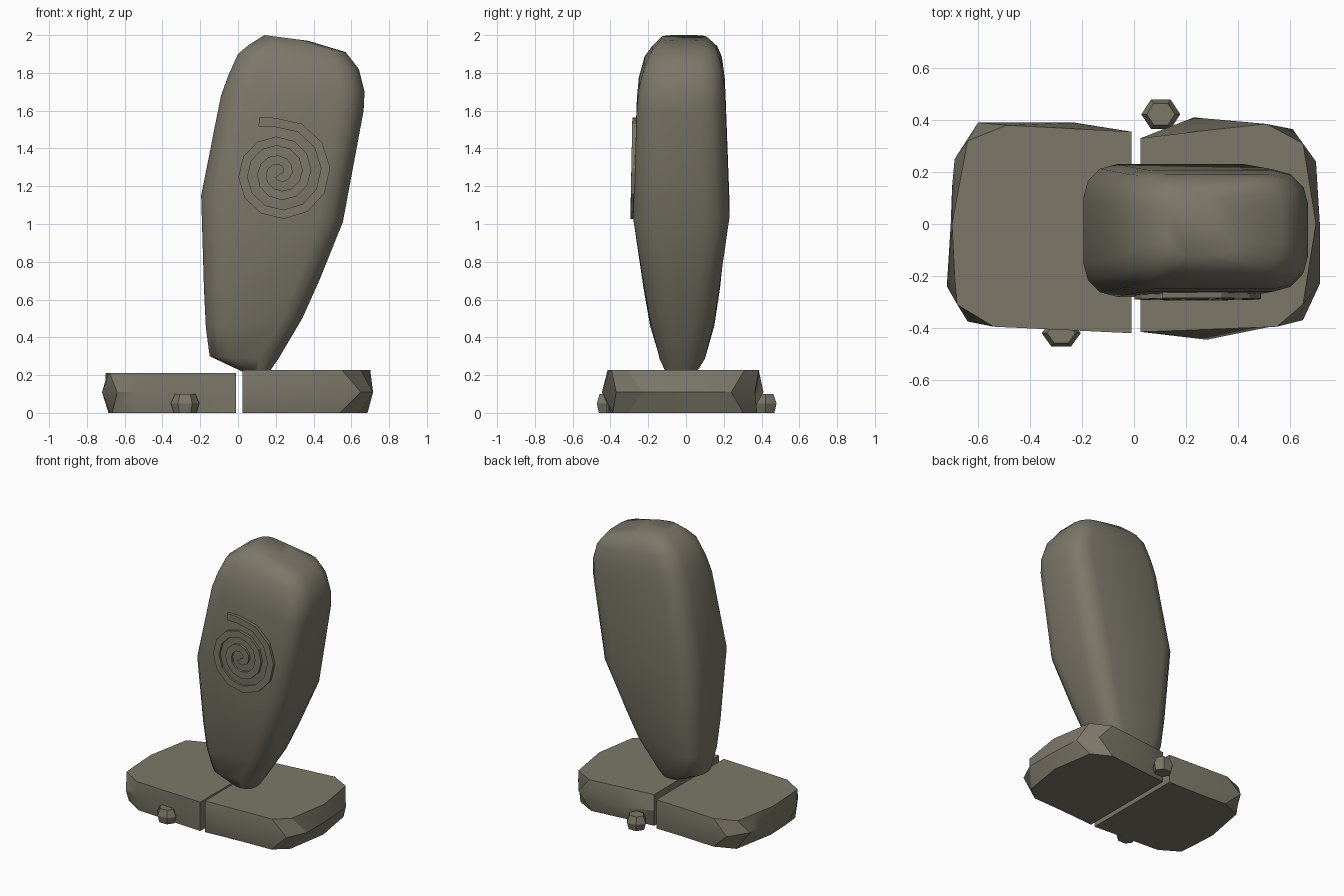
import bpy, bmesh, math
from math import cos, sin, radians
from mathutils import Vector

cube = bpy.data.objects.get("Cube")
if cube:
    bpy.data.objects.remove(cube, do_unlink=True)

# One weathered stone colour
stone = bpy.data.materials.new("weathered stone")
stone.use_nodes = True
stone.diffuse_color = (0.20, 0.185, 0.14, 1)
bsdf = next(n for n in stone.node_tree.nodes if n.type == 'BSDF_PRINCIPLED')
bsdf.inputs["Base Color"].default_value = stone.diffuse_color
bsdf.inputs["Roughness"].default_value = 0.9


def finish(bm, name, smooth_angle=None):
    """Turn a bmesh into a named object with the stone material."""
    bmesh.ops.recalc_face_normals(bm, faces=bm.faces)
    mesh = bpy.data.meshes.new(name)
    bm.to_mesh(mesh)
    bm.free()
    mesh.materials.append(stone)
    obj = bpy.data.objects.new(name, mesh)
    bpy.context.collection.objects.link(obj)
    if smooth_angle:
        bpy.ops.object.select_all(action='DESELECT')
        obj.select_set(True)
        bpy.context.view_layer.objects.active = obj
        bpy.ops.object.shade_smooth_by_angle(angle=radians(smooth_angle))
    return obj


def loft(rings, name, smooth_angle=None, closed=False):
    """Skin a list of equal-length rings; cap the ends unless closed."""
    bm = bmesh.new()
    rows = [[bm.verts.new(p) for p in ring] for ring in rings]
    for low, high in zip(rows, rows[1:]):
        for i in range(len(low)):
            j = (i + 1) % len(low)
            bm.faces.new((low[i], low[j], high[j], high[i]))
    bm.faces.new(rows[0][::-1])
    bm.faces.new(rows[-1])
    return finish(bm, name, smooth_angle)


def rounded_section(left, right, front, back, corner, steps=3):
    """Rounded rectangle ring whose left and right ends may differ in height."""
    (xl, zl), (xr, zr) = left, right
    rx = min(corner, (xr - xl) * 0.4)
    ry = min(corner, (back - front) * 0.4)
    ring = []
    corners = ((xr - rx, back - ry), (xl + rx, back - ry),
               (xl + rx, front + ry), (xr - rx, front + ry))
    for quarter, (cx, cy) in enumerate(corners):
        for s in range(steps + 1):
            a = radians(90) * (quarter + s / steps)
            x = cx + rx * cos(a)
            t = (x - xl) / (xr - xl)
            ring.append((x, cy + ry * sin(a), zl + (zr - zl) * t))
    return ring


# Leaning standing stone: left end, right end, front, back, corner
sections = [
    ((0.02, 0.22), (0.17, 0.225), -0.11, 0.06, 0.06),
    ((-0.15, 0.30), (0.21, 0.28), -0.14, 0.10, 0.10),
    ((-0.17, 0.45), (0.34, 0.50), -0.19, 0.15, 0.11),
    ((-0.18, 0.65), (0.43, 0.70), -0.225, 0.18, 0.12),
    ((-0.195, 1.15), (0.555, 1.01), -0.28, 0.23, 0.13),
    ((-0.09, 1.68), (0.665, 1.60), -0.26, 0.21, 0.13),
    ((-0.05, 1.79), (0.67, 1.70), -0.25, 0.205, 0.13),
    ((0.0, 1.90), (0.64, 1.82), -0.22, 0.19, 0.12),
    ((0.06, 1.95), (0.57, 1.91), -0.18, 0.165, 0.10),
    ((0.14, 2.0), (0.37, 1.97), -0.13, 0.11, 0.07),
]
loft([rounded_section(*s) for s in sections], "standing_stone", 50)


# Spiral relief on the front face, a raised ribbon winding inward
def spiral_relief():
    turns, per_turn, half_width = 2.6, 12, 0.024
    centre_x, centre_z, pitch = 0.22, 1.27, 0.1
    count = int(turns * per_turn)
    path = []
    for i in range(count + 1):
        a = radians(96) - math.tau * i / per_turn
        r = max(0.27 - pitch * i / per_turn, 0.01)
        path.append(Vector((centre_x + r * cos(a), 0, centre_z + r * sin(a))))
    path.insert(0, Vector((0.11, 0, 1.54)))
    rings = []
    for i, p in enumerate(path):
        ahead = path[min(i + 1, len(path) - 1)] - path[max(i - 1, 0)]
        side = Vector((-ahead.z, 0, ahead.x)).normalized() * half_width
        face_y = -0.295 + 0.02 * (p.z - 1)
        ring = []
        for edge, y in ((-1, face_y), (1, face_y), (1, -0.22), (-1, -0.22)):
            q = p + side * edge
            ring.append((q.x, y, q.z))
        rings.append(ring)
    loft(rings, "spiral_relief")


spiral_relief()


# Split base: a broad middle outline between top and bottom outlines
def slab(name, top, middle, height, bulge):
    bottom = [(x * 0.98, y * 0.98) if abs(x) > 0.1 else (x, y) for x, y in top]
    levels = ((bottom, 0.0), (middle, bulge), (top, height))
    return loft([[(x, y, z) for x, y in outline] for outline, z in levels],
                name, 25)


slab("base_slab_right",
     [(-.01, .355), (-.24, .367), (-.49, .38), (-.64, .32), (-.67, .16),
      (-.70, 0), (-.69, -.2), (-.68, -.31), (-.54, -.395), (-.01, -.42)],
     [(-.01, .355), (-.23, .39), (-.60, .39), (-.69, .25), (-.70, .14),
      (-.705, 0), (-.72, -.24), (-.64, -.375), (-.54, -.395), (-.01, -.42)],
     0.21, 0.11)
slab("base_slab_left",
     [(.025, .33), (.25, .357), (.51, .385), (.65, .31), (.70, 0),
      (.65, -.31), (.55, -.395), (.30, -.405), (.025, -.415)],
     [(.025, .33), (.23, .41), (.61, .365), (.70, .24), (.715, 0),
      (.715, -.23), (.65, -.37), (.28, -.445), (.025, -.415)],
     0.227, 0.11)


# Small loose pebbles beside the base
def pebble(name, centre, size, spin):
    cx, cy = centre
    rings = []
    for z, scale in ((0.0, 0.8), (0.05, 1.0), (0.1, 0.72)):
        ring = []
        for i in range(6):
            a = radians(60 * i + spin)
            ring.append((cx + size[0] * scale * cos(a),
                         cy + size[1] * scale * sin(a), z))
        rings.append(ring)
    loft(rings, name)


pebble("front_pebble", (-0.28, -0.42), (0.075, 0.06), 0)
pebble("back_pebble", (0.103, 0.422), (0.075, 0.066), 0)
